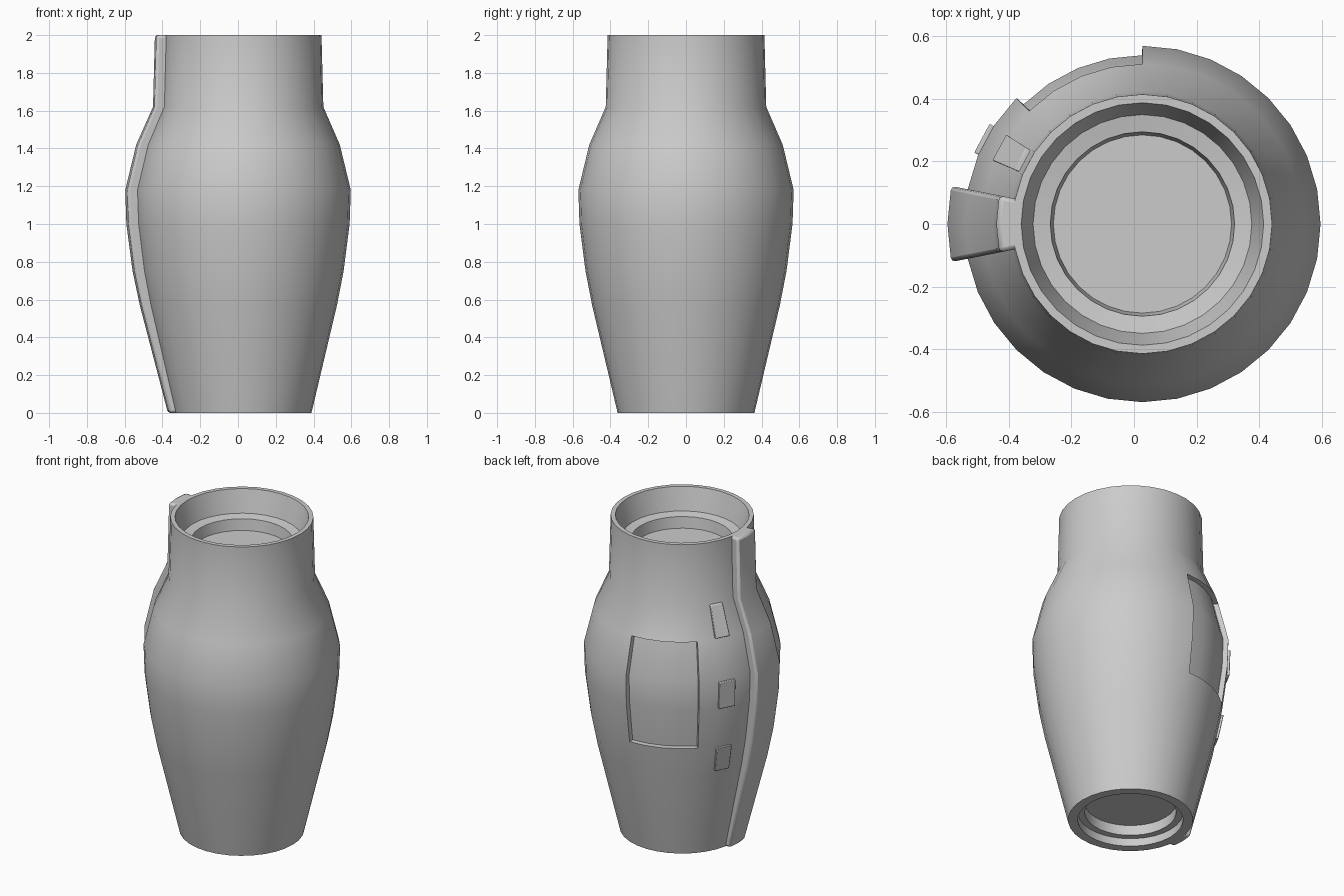
import bpy, bmesh, math

if "Cube" in bpy.data.objects:
    bpy.data.objects.remove(bpy.data.objects["Cube"])

SEG = 32
CX = 0.027
STEP = 2 * math.pi / SEG

# Outer silhouette (radius, height), bottom to top
OUTER = [(0.362, 0), (0.497, 0.57), (0.532, 0.75), (0.564, 1.0), (0.57, 1.18),
         (0.512, 1.42), (0.425, 1.62), (0.415, 2.0)]
# Stepped sockets at either end
BOTTOM = [(0.265, 0.115), (0.265, 0.05), (0.305, 0.05), (0.305, 0)]
TOP = [(0.388, 2.0), (0.35, 1.86), (0.295, 1.85), (0.285, 1.78)]


def radius_at(z):
    for (r0, z0), (r1, z1) in zip(OUTER, OUTER[1:]):
        if z <= z1:
            return r0 + (r1 - r0) * (z - z0) / (z1 - z0)
    return OUTER[-1][0]


def point(r, seg, z):
    a = seg * STEP
    return (CX + r * math.cos(a), r * math.sin(a), z)


def finish(bm, name, bevel=0, segments=2):
    bmesh.ops.recalc_face_normals(bm, faces=bm.faces)
    mesh = bpy.data.meshes.new(name)
    bm.to_mesh(mesh)
    bm.free()
    obj = bpy.data.objects.new(name, mesh)
    bpy.context.collection.objects.link(obj)
    bpy.ops.object.select_all(action='DESELECT')
    obj.select_set(True)
    bpy.context.view_layer.objects.active = obj
    if bevel:
        mod = obj.modifiers.new("Bevel", 'BEVEL')
        mod.width = bevel
        mod.segments = segments
        mod.limit_method = 'ANGLE'
        mod.angle_limit = math.radians(40)
    bpy.ops.object.shade_smooth_by_angle(angle=math.radians(35))
    return obj


def surface_block(name, seg0, seg1, heights, lift, bevel, sink=0.02):
    """Raised block that follows the body surface; lift is per height."""
    bm = bmesh.new()
    n = seg1 - seg0
    cols = [seg0] if n <= 0 else [seg0 + n * i / max(1, round(n)) for i in range(max(1, round(n)) + 1)]
    grids = []
    for outer in (False, True):
        grids.append([[bm.verts.new(point(radius_at(z) + (l if outer else -sink), s, z))
                       for s in cols] for z, l in zip(heights, lift)])
    inn, out = grids
    rows, last = len(heights), len(cols) - 1
    for i in range(rows - 1):
        for j in range(last):
            for g in grids:
                bm.faces.new((g[i][j], g[i][j + 1], g[i + 1][j + 1], g[i + 1][j]))
        for j in (0, last):
            bm.faces.new((inn[i][j], out[i][j], out[i + 1][j], inn[i + 1][j]))
    for i in (0, rows - 1):
        for j in range(last):
            bm.faces.new((inn[i][j], inn[i][j + 1], out[i][j + 1], out[i][j]))
    return finish(bm, name, bevel)


# Body: lathed shell with sockets
bm = bmesh.new()
profile = BOTTOM + OUTER + TOP
rings = [[bm.verts.new(point(r, s, z)) for s in range(SEG)] for r, z in profile]
recess = []
first = len(BOTTOM)
for i in range(len(rings) - 1):
    for s in range(SEG):
        t = (s + 1) % SEG
        f = bm.faces.new((rings[i][s], rings[i][t], rings[i + 1][t], rings[i + 1][s]))
        # Panel faces: a 45 degree sector at the back left
        if first + 2 <= i <= first + 4 and 8 <= s < 12:
            recess.append(f)
bm.faces.new(rings[0][::-1])
bm.faces.new(rings[-1])
bmesh.ops.recalc_face_normals(bm, faces=bm.faces)

# Recessed panel
bmesh.ops.inset_region(bm, faces=recess, thickness=0.002, depth=0)
for v in {v for f in recess for v in f.verts}:
    r = math.hypot(v.co.x - CX, v.co.y)
    k = (r - 0.03) / r
    v.co.x = CX + (v.co.x - CX) * k
    v.co.y *= k
finish(bm, "body")

# Side rail running the full height
surface_block("side_rail", 15, 17, [z for r, z in OUTER],
              [0.036, 0.05, 0.053, 0.054, 0.054, 0.054, 0.052, 0.052], 0.014)

# Three small buttons between panel and rail
for name, z0, z1 in (("lower", 0.58, 0.74), ("middle", 1.005, 1.175), ("upper", 1.43, 1.61)):
    surface_block(name + "_button", 13.04, 13.96, [z0, z1], [0.015, 0.015], 0.004)
